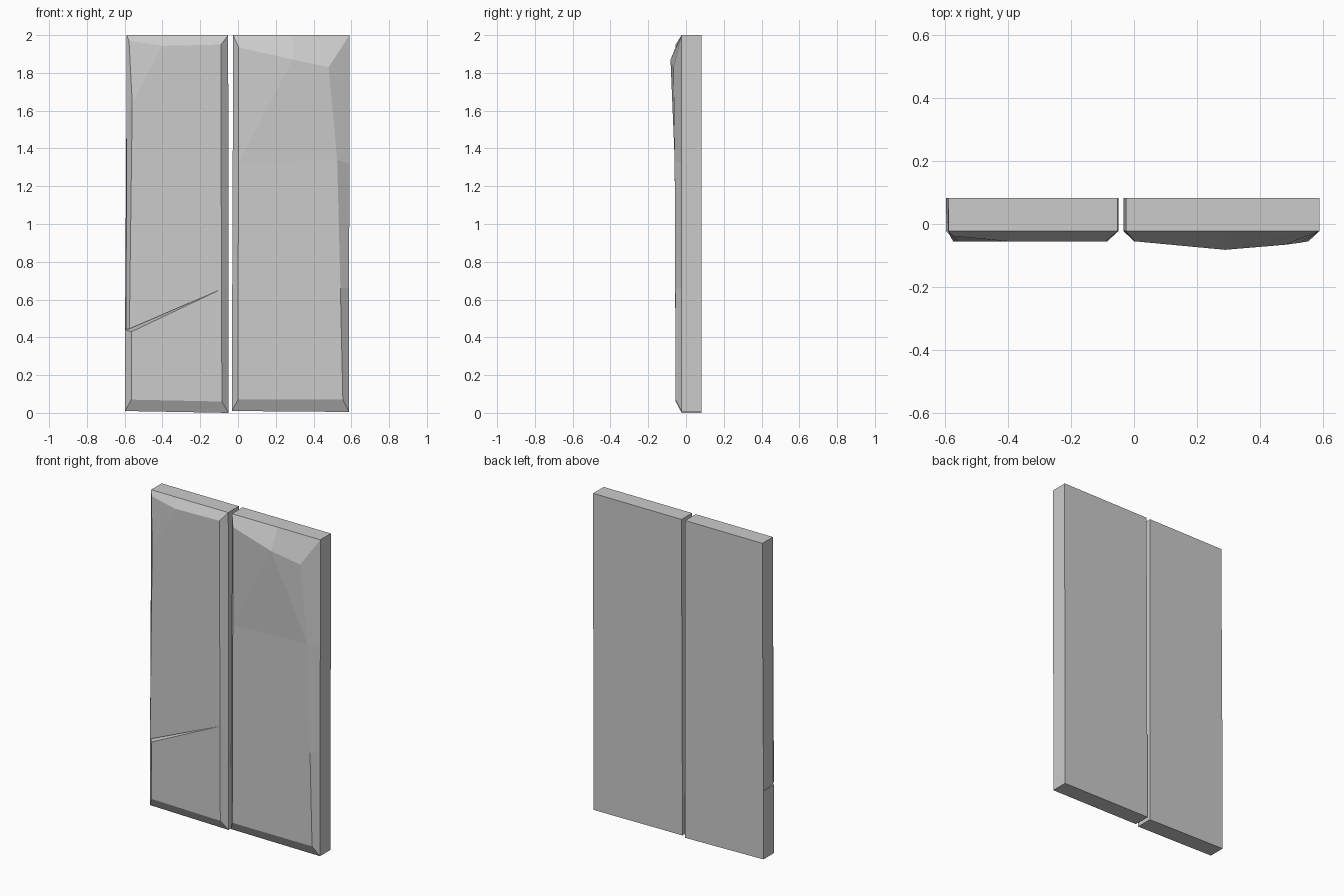
import bpy, bmesh

if "Cube" in bpy.data.objects:
    bpy.data.objects.remove(bpy.data.objects["Cube"])

BACK, MID = 0.082, -0.023


def slab(name, rings, front_faces, crack=None):
    """rings: (outline x, outline z, front x, front y, front z), counter-clockwise
    seen from the front. crack: (tip, upper, lower) ring indices of a wedge notch."""
    bm = bmesh.new()
    back = [bm.verts.new((r[0], BACK, r[1])) for r in rings]
    mid = [bm.verts.new((r[0], MID, r[1])) for r in rings]
    front = [bm.verts.new(r[2:]) for r in rings]
    n = len(rings)
    if crack:
        tip, up, low = crack
        bm.verts.remove(back[up])
        back[up] = back[low]          # notch closes at the back edge
        bm.faces.new((front[tip], front[up], mid[up], back[up]))
        bm.faces.new((front[tip], back[low], mid[low], front[low]))
    # side walls and bevels around the rim
    for i in range(n):
        j = (i + 1) % n
        if crack and i == up:
            continue
        bm.faces.new((back[i], back[j], mid[j], mid[i]))
        bm.faces.new((mid[i], mid[j], front[j], front[i]))
    for f in front_faces:
        bm.faces.new([front[i] for i in f])
    bm.faces.new(list(dict.fromkeys(reversed(back))))
    bmesh.ops.recalc_face_normals(bm, faces=bm.faces)
    mesh = bpy.data.meshes.new(name)
    bm.to_mesh(mesh)
    bm.free()
    ob = bpy.data.objects.new(name, mesh)
    bpy.context.collection.objects.link(ob)
    return ob


# Left slab with chipped corner and crack
slab("left_slab", [
    (-0.598, 0.01, -0.565, -0.055, 0.07),
    (-0.05, 0.0, -0.085, -0.055, 0.06),
    (-0.05, 0.66, -0.088, -0.055, 0.655),
    (-0.052, 2.0, -0.09, -0.055, 1.95),
    (-0.40, 2.0, -0.40, -0.055, 1.943),
    (-0.59, 2.0, -0.577, -0.038, 1.97),
    (-0.591, 1.55, -0.56, -0.055, 1.64),
    (-0.592, 0.445, -0.575, -0.055, 0.445),
    (-0.598, 0.44, -0.563, -0.055, 0.43),
], [(0, 1, 2, 8), (2, 3, 4, 6, 7), (4, 5, 6)], crack=(2, 7, 8))

# Right slab with a raised ridge near the top
slab("right_slab", [
    (-0.033, 0.01, 0.0, -0.055, 0.07),
    (0.588, 0.005, 0.555, -0.055, 0.07),
    (0.588, 0.66, 0.542, -0.057, 0.66),
    (0.59, 1.32, 0.525, -0.06, 1.34),
    (0.59, 2.0, 0.48, -0.066, 1.83),
    (0.29, 2.0, 0.29, -0.082, 1.87),
    (-0.026, 2.0, 0.003, -0.055, 1.935),
    (-0.028, 1.32, 0.002, -0.055, 1.32),
], [(0, 1, 2, 3, 7), (3, 4, 5), (3, 5, 7), (5, 6, 7)])
